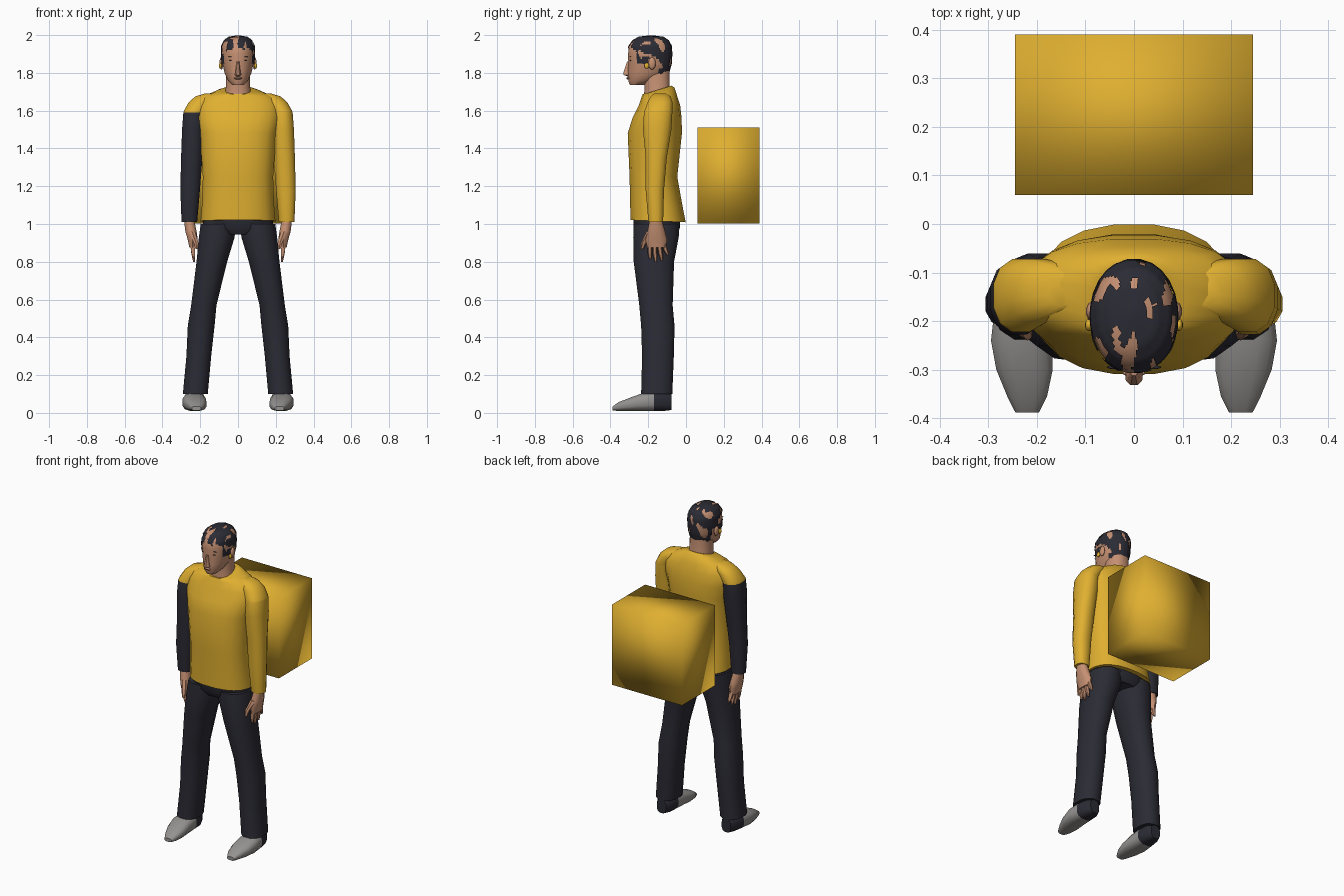
import bpy, bmesh, math
from mathutils import Vector, noise

old = bpy.data.objects.get("Cube")
if old:
    bpy.data.objects.remove(old, do_unlink=True)


def material(name, rgb):
    m = bpy.data.materials.new(name)
    m.use_nodes = True
    m.diffuse_color = (*rgb, 1)
    node = m.node_tree.nodes["Principled BSDF"]
    node.inputs["Base Color"].default_value = (*rgb, 1)
    node.inputs["Roughness"].default_value = 0.9
    return m


YELLOW = material("yellow cloth", (0.74, 0.43, 0.03))
DARK = material("dark cloth and hair", (0.024, 0.024, 0.035))
SKIN = material("skin", (0.56, 0.28, 0.17))
GREY = material("grey shoe", (0.3, 0.29, 0.28))


def finish(name, bm, mats, rule=None, sharp=50):
    """Turn a bmesh into a smooth object; rule picks a material per face."""
    bmesh.ops.recalc_face_normals(bm, faces=bm.faces)
    mesh = bpy.data.meshes.new(name)
    for m in mats:
        mesh.materials.append(m)
    if rule:
        for f in bm.faces:
            f.material_index = rule(f.calc_center_median())
    bm.to_mesh(mesh)
    bm.free()
    mesh.shade_smooth()
    if sharp:
        mesh.set_sharp_from_angle(angle=math.radians(sharp))
    ob = bpy.data.objects.new(name, mesh)
    bpy.context.collection.objects.link(ob)
    return ob


def loft(rings, side=1, sides=12, power=2.3, along="z"):
    """Skin rounded rings (pos, a0, a1, b0, b1, tilt); side mirrors in x."""
    bm = bmesh.new()
    loops = []
    for pos, a0, a1, b0, b1, *tilt in rings:
        loop = []
        for i in range(sides):
            t = math.tau * (i + 0.5) / sides
            c, s = math.cos(t), math.sin(t)
            u = math.copysign(abs(c) ** (2 / power), c) * (a1 - a0) / 2
            v = math.copysign(abs(s) ** (2 / power), s) * (b1 - b0) / 2
            w = pos + (tilt[0] * v if tilt else 0)
            a, b = (a0 + a1) / 2 + u, (b0 + b1) / 2 + v
            co = (a, b, w) if along == "z" else (a, w, b)
            loop.append(bm.verts.new((co[0] * side, co[1], co[2])))
        loops.append(loop)
    for lo, hi in zip(loops, loops[1:]):
        for i in range(sides):
            j = (i + 1) % sides
            bm.faces.new((lo[i], lo[j], hi[j], hi[i]))
    bm.faces.new(loops[0])
    bm.faces.new(loops[-1])
    return bm


def centred(rows):
    """Rings that are symmetric in x: (z, half width, back and front, tilt)."""
    return [(z, -h, h, *rest) for z, h, *rest in rows]


def blob(name, centre, size, mat):
    bm = bmesh.new()
    bmesh.ops.create_uvsphere(bm, u_segments=10, v_segments=6, radius=1)
    for v in bm.verts:
        v.co = Vector(centre) + Vector(size) * v.co
    return finish(name, bm, [mat], sharp=0)


# Sweater body and hips
finish("sweater", loft(centred([
    (1.015, .2, -.295, 0, -.04), (1.1, .193, -.297, -.018), (1.25, .188, -.3, -.045),
    (1.48, .205, -.31, -.02), (1.56, .225, -.285, -.022), (1.63, .225, -.25, -.03),
    (1.675, .19, -.235, -.045), (1.705, .11, -.23, -.06, .2), (1.71, .078, -.225, -.075, .3),
]), sides=20, power=2.4), [YELLOW])
finish("trouser_hips", loft(centred([
    (.945, .1, -.26, -.05), (.98, .19, -.28, -.03), (1.05, .185, -.28, -.03),
]), sides=16), [DARK])

# Backpack box
bm = bmesh.new()
bmesh.ops.create_cube(bm, size=1)
for v in bm.verts:
    v.co = v.co * Vector((.49, .33, .51)) + Vector((0, .225, 1.257))
bmesh.ops.triangulate(bm, faces=bm.faces)
finish("backpack_box", bm, [YELLOW], sharp=0)

# Limbs, mirrored for each side
ARM = [(1.01, .215, .3, -.2, -.12), (1.18, .2, .307, -.215, -.115), (1.35, .187, .303, -.215, -.1),
       (1.5, .18, .298, -.23, -.075), (1.59, .175, .291, -.225, -.07), (1.6, .17, .288, -.222, -.07),
       (1.645, .14, .262, -.205, -.07), (1.675, .1, .228, -.19, -.08), (1.69, .1, .18, -.17, -.1)]
LEG = [(.1, .158, .294, -.24, -.07), (.3, .14, .275, -.235, -.062), (.46, .122, .268, -.24, -.058),
       (.57, .112, .25, -.25, -.068), (.8, .055, .222, -.28, -.06), (.93, .015, .21, -.283, -.035),
       (1.0, .01, .2, -.28, -.03)]
SHOE = [(-.388, .195, .245, .012, .035), (-.355, .178, .262, .01, .058), (-.3, .166, .285, .01, .08),
        (-.24, .168, .296, .01, .102), (-.17, .172, .288, .01, .112), (-.11, .178, .276, .01, .11),
        (-.078, .195, .26, .014, .1)]
PALM = [(.875, .222, .258, -.205, -.105), (.92, .212, .268, -.215, -.1), (.96, .218, .28, -.205, -.11),
        (1.03, .232, .288, -.19, -.13)]
FINGERS = [(-.192, -.19, .815), (-.168, -.16, .8), (-.142, -.128, .808), (-.117, -.095, .835)]

for side, label in ((1, "left"), (-1, "right")):
    sleeve = DARK if side < 0 else YELLOW
    finish(label + "_sleeve", loft(ARM, side), [YELLOW, sleeve], lambda c: int(c.z < 1.595))
    finish(label + "_trouser_leg", loft(LEG, side), [DARK])
    finish(label + "_shoe", loft(SHOE, side, power=2.8, along="y"), [GREY, DARK],
           lambda c: int(c.y > -.17))
    finish(label + "_palm", loft(PALM, side, sides=10), [SKIN])
    for n, (top, tip, low) in enumerate(FINGERS):
        mid, r = (top + tip) / 2, .012
        finish(f"{label}_finger_{n + 1}", loft([
            (low, .228, .238, tip - r / 2, tip + r / 2),
            ((low + .88) / 2, .225, .248, mid - r, mid + r),
            (.895, .225, .255, top - r, top + r)], side, sides=6), [SKIN])
    finish(label + "_thumb", loft([
        (.868, .212, .226, -.24, -.225), (.9, .208, .236, -.238, -.208),
        (.96, .225, .262, -.21, -.165)], side, sides=6), [SKIN])

# Neck and head
finish("neck", loft(centred([
    (1.67, .075, -.225, -.075), (1.72, .066, -.22, -.085), (1.81, .062, -.23, -.085),
]), sides=16), [SKIN])
HEAD = centred([
    (1.735, .03, -.297, -.22), (1.758, .053, -.306, -.17), (1.8, .072, -.308, -.092),
    (1.85, .083, -.306, -.079), (1.9, .087, -.308, -.076), (1.94, .086, -.302, -.078),
    (1.97, .072, -.28, -.094), (1.987, .048, -.25, -.12), (1.994, .004, -.19, -.18)])
finish("head", loft(HEAD, sides=24, power=2.1), [SKIN])
finish("nose", loft(centred([
    (1.782, .008, -.312, -.295), (1.79, .019, -.333, -.29), (1.8, .015, -.333, -.29),
    (1.86, .007, -.313, -.295)]), sides=8), [SKIN])

# Hair: thin shell cut along the hairline, with bare streaks
bm = loft(HEAD, sides=24, power=2.1)
bmesh.ops.subdivide_edges(bm, edges=bm.edges, cuts=3, use_grid_fill=True)
centre = Vector((0, -.19, 1.88))
for v in bm.verts:
    v.co += (v.co - centre).normalized() * .005


def bare(c):
    if c.y < -.262:
        line = 1.935 - .015 * abs(c.x) / .05
    elif c.y < -.2:
        line = 1.845
    elif c.y < -.145:
        line = 1.875
    else:
        line = 1.785
    streak = noise.noise(Vector((c.x * 34, c.y * 14, c.z * 16))) > .22
    return c.z < line or (streak and c.z > 1.82)


bmesh.ops.delete(bm, geom=[f for f in bm.faces if bare(f.calc_center_median())], context="FACES")
finish("hair", bm, [DARK])

# Face details
for side, label in ((1, "left"), (-1, "right")):
    blob(label + "_ear", (.088 * side, -.18, 1.85), (.011, .02, .033), SKIN)
    blob(label + "_earring", (.093 * side, -.208, 1.838), (.008, .013, .016), YELLOW)
    blob(label + "_eye", (.036 * side, -.2945, 1.865), (.013, .004, .003), DARK)
    blob(label + "_eyebrow", (.038 * side, -.295, 1.886), (.018, .004, .002), DARK)
blob("lips", (0, -.307, 1.772), (.024, .008, .007), SKIN)
blob("mouth_line", (0, -.313, 1.772), (.018, .003, .0015), DARK)
